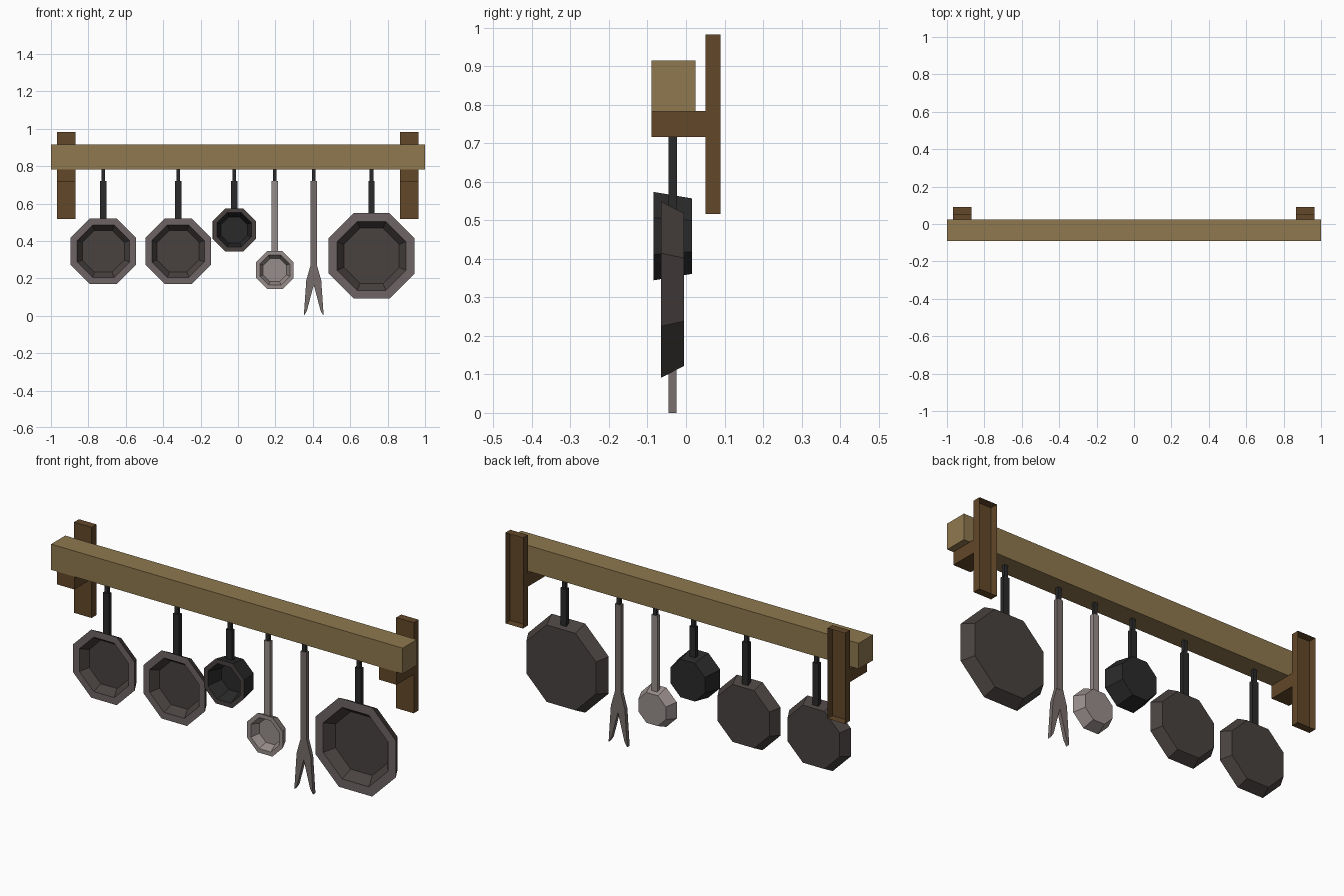
import bpy, bmesh
from math import cos, sin, pi

if "Cube" in bpy.data.objects:
    bpy.data.objects.remove(bpy.data.objects["Cube"])


def material(name, rgb):
    m = bpy.data.materials.new(name)
    m.diffuse_color = tuple((c / 255) ** 2.2 for c in rgb) + (1,)
    m.use_nodes = True
    m.node_tree.nodes["Principled BSDF"].inputs["Base Color"].default_value = m.diffuse_color
    return m


WOOD = material("light_wood", (142, 120, 80))
DARK_WOOD = material("dark_wood", (98, 73, 45))
IRON = material("iron", (74, 68, 66))
RIM = material("worn_iron", (110, 100, 101))
BLACK = material("black_iron", (46, 46, 46))
STEEL = material("steel", (150, 140, 138))
DULL = material("dull_steel", (118, 109, 107))


def make(name, bm, mats):
    bmesh.ops.recalc_face_normals(bm, faces=bm.faces)
    me = bpy.data.meshes.new(name)
    bm.to_mesh(me)
    bm.free()
    for m in mats:
        me.materials.append(m)
    ob = bpy.data.objects.new(name, me)
    bpy.context.collection.objects.link(ob)
    return ob


def box(name, x, y, z, mat, open_back=False):
    bm = bmesh.new()
    bmesh.ops.create_cube(bm, size=1)
    for v in bm.verts:
        v.co = [(a + b) / 2 + c * (b - a) for (a, b), c in zip((x, y, z), v.co)]
    make_ob = make(name, bm, [mat])
    if open_back:
        bm = bmesh.new()
        bm.from_mesh(make_ob.data)
        back = [f for f in bm.faces if f.normal.y > 0.9]
        bmesh.ops.delete(bm, geom=back, context='FACES_ONLY')
        bm.to_mesh(make_ob.data)
        bm.free()
    return make_ob


def vessel(name, x, z, rings, body, rim):
    """Octagonal dish facing -y; rings are (apothem, y) from back to inner floor."""
    bm = bmesh.new()
    loops = []
    for ap, y in rings:
        r = ap / cos(pi / 8)
        loops.append([bm.verts.new((x + r * cos(pi / 8 + k * pi / 4), y,
                                    z + r * sin(pi / 8 + k * pi / 4))) for k in range(8)])
    bm.faces.new(loops[0])
    bm.faces.new(loops[-1])
    for i, (a, b) in enumerate(zip(loops, loops[1:])):
        for k in range(8):
            f = bm.faces.new((a[k], a[k - 1], b[k - 1], b[k]))
            f.material_index = 1 if i == 1 else 0
    return make(name, bm, [body, rim])


def handle(name, x, bottom, mat):
    # grip plus the thin hanger that disappears into the beam
    box(name + "_handle", (x - .017, x + .017), (-.046, -.024), (bottom, .72), mat)
    box(name + "_hanger", (x - .010, x + .010), (-.043, -.027), (.71, .80), BLACK)


# Beam and the two wall brackets
box("beam", (-1, 1), (-.09, .025), (.783, .915), WOOD)
for side, cx in (("left", -.918), ("right", .915)):
    xs = (cx - .05, cx + .05)
    box(side + "_wall_plate", xs, (.05, .09), (.517, .983), DARK_WOOD, True)
    box(side + "_bracket_arm", xs, (-.09, .05), (.717, .784), DARK_WOOD)

# Frying pans, pot and ladle: name, x, z, rings, body, rim, handle
small = [(.148, -.009), (.175, -.061), (.140, -.061), (.112, -.020)]
large = [(.198, -.005), (.229, -.065), (.184, -.065), (.148, -.016)]
pot = [(.098, .015), (.115, -.085), (.092, -.085), (.070, -.005)]
bowl = [(.078, -.006), (.101, -.062), (.080, -.062), (.062, -.018)]
for name, x, z, rings, body, rim, grip in (
        ("pan_left", -.72, .345, small, IRON, RIM, BLACK),
        ("pan_middle", -.32, .345, small, IRON, RIM, BLACK),
        ("pot", -.02, .459, pot, BLACK, IRON, BLACK),
        ("ladle", .197, .244, bowl, STEEL, STEEL, STEEL),
        ("pan_right", .714, .32, large, IRON, RIM, BLACK)):
    vessel(name, x, z, rings, body, rim)
    handle(name, x, z + rings[0][0] - .004, grip)

# Two-pronged fork: half outline mirrored, then extruded
FX = .405
handle("fork", FX, .26, DULL)
half = [(.017, .27), (.040, .19), (.053, .0), (.037, .025)]
outline = half + [(0, .165)] + [(-x, z) for x, z in reversed(half)]
bm = bmesh.new()
face = bm.faces.new([bm.verts.new((FX + x, -.045, z)) for x, z in outline])
ext = bmesh.ops.extrude_face_region(bm, geom=[face], use_keep_orig=True)
for v in ext["geom"]:
    if isinstance(v, bmesh.types.BMVert):
        v.co.y = -.025
make("fork_prongs", bm, [DULL])
